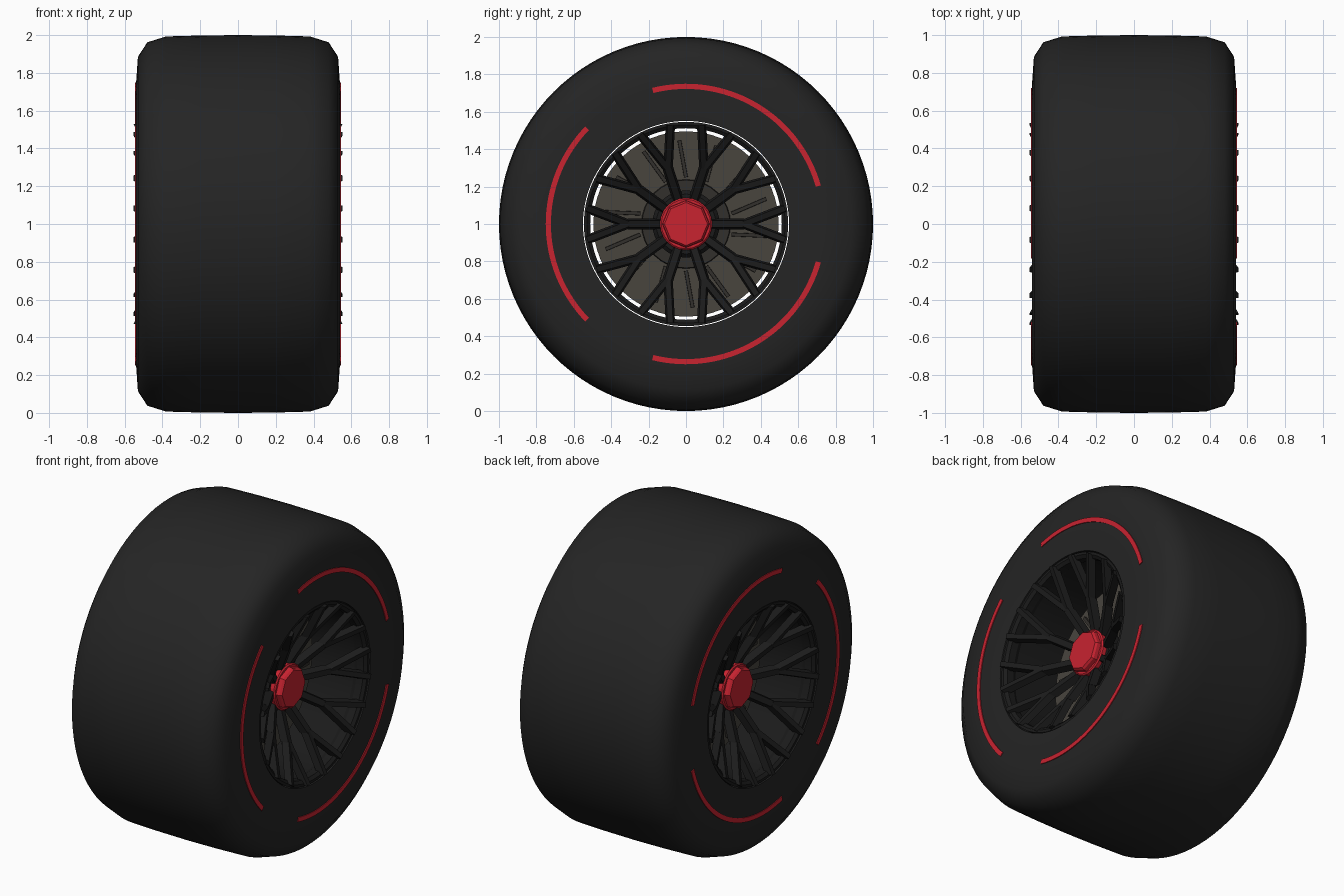
import bpy, bmesh
from math import cos, sin, radians, pi
from mathutils import Vector

cube = bpy.data.objects.get("Cube")
if cube:
    bpy.data.objects.remove(cube)


def material(name, color):
    m = bpy.data.materials.new(name)
    m.use_nodes = True
    rgba = (*color, 1)
    m.diffuse_color = rgba
    m.node_tree.nodes["Principled BSDF"].inputs["Base Color"].default_value = rgba
    return m


RUBBER = material("rubber_black", (0.018, 0.018, 0.018))
METAL = material("rim_black", (0.011, 0.011, 0.011))
RED = material("red", (0.58, 0.017, 0.03))
DISC = material("warm_grey", (0.065, 0.058, 0.048))
FIN = material("dark_grey", (0.032, 0.029, 0.025))


def polar(x, r, a):
    """Point at axial position x, radius r and angle a about the axle."""
    return Vector((x, r * cos(a), 1 + r * sin(a)))


def finish(name, bm, mat, mirror=False, smooth=None):
    bmesh.ops.recalc_face_normals(bm, faces=bm.faces)
    mesh = bpy.data.meshes.new(name)
    bm.to_mesh(mesh)
    bm.free()
    mesh.materials.append(mat)
    ob = bpy.data.objects.new(name, mesh)
    bpy.context.collection.objects.link(ob)
    if mirror:
        ob.modifiers.new("both_sides", "MIRROR").use_axis[0] = True
    if smooth:
        bpy.ops.object.select_all(action="DESELECT")
        bpy.context.view_layer.objects.active = ob
        ob.select_set(True)
        bpy.ops.object.shade_smooth_by_angle(angle=radians(smooth))
    return ob


def sweep(bm, profile, segs, start=0.0, span=2 * pi):
    """Sweep a closed (x, r) profile around the axle, fully or in part."""
    full = span > 2 * pi - 0.001
    rings = [[bm.verts.new(polar(x, r, start + span * i / segs)) for x, r in profile]
             for i in range(segs if full else segs + 1)]
    n = len(profile)
    for i in range(segs):
        a, b = rings[i], rings[(i + 1) % len(rings)]
        for j in range(n):
            k = (j + 1) % n
            bm.faces.new((a[j], a[k], b[k], b[j]))
    if not full:
        bm.faces.new(rings[0])
        bm.faces.new(rings[-1])


def lathe(name, profile, segs, mat, mirror=False, smooth=None):
    bm = bmesh.new()
    sweep(bm, profile, segs)
    return finish(name, bm, mat, mirror, smooth)


def plug(name, sections, segs, mat, mirror=True, smooth=None):
    """Solid round part made of (x, r) sections with flat ends."""
    bm = bmesh.new()
    rings = [[bm.verts.new(polar(x, r, 2 * pi * i / segs)) for i in range(segs)]
             for x, r in sections]
    for a, b in zip(rings, rings[1:]):
        for i in range(segs):
            k = (i + 1) % segs
            bm.faces.new((a[i], a[k], b[k], b[i]))
    bm.faces.new(rings[0])
    bm.faces.new(rings[-1])
    return finish(name, bm, mat, mirror, smooth)


def bar(bm, p, q, wide, narrow, depth):
    """Bar with a trapezoid section, its narrow face turned outward."""
    side = (q - p).cross(Vector((1, 0, 0))).normalized()
    back = Vector((-depth, 0, 0))
    ends = [[bm.verts.new(v) for v in (e + side * narrow / 2, e - side * narrow / 2,
                                       e + back - side * wide / 2, e + back + side * wide / 2)]
            for e in (p, q)]
    for i in range(4):
        k = (i + 1) % 4
        bm.faces.new((ends[0][i], ends[0][k], ends[1][k], ends[1][i]))
    bm.faces.new(ends[0])
    bm.faces.new(ends[1])


# Tyre: tread, rounded shoulders and flat sidewalls around an open bore
half = [(0.2, 0.998), (0.38, 0.993), (0.48, 0.962), (0.53, 0.885), (0.54, 0.74), (0.535, 0.551)]
tyre = [(0, 1.0)] + half + [(-x, r) for x, r in reversed(half)]
lathe("tyre", tyre, 96, RUBBER, smooth=40)

# Rim: thin barrel with a thicker lip at each end
rim_half = [(0.53, 0.546), (0.53, 0.53), (0.515, 0.512), (0.47, 0.512), (0.44, 0.53)]
rim = rim_half + [(-x, r) for x, r in reversed(rim_half)]
lathe("rim_barrel", rim, 96, METAL, smooth=30)

# Red sidewall stripes: three arcs on each side
bm = bmesh.new()
for centre in (60, 180, 300):
    sweep(bm, [(0.536, 0.722), (0.5445, 0.722), (0.5445, 0.75), (0.536, 0.75)],
          32, radians(centre - 44), radians(88))
finish("sidewall_stripes", bm, RED, mirror=True)

# Spokes: ten per side, each forking into two arms that meet the lip
bm = bmesh.new()
for i in range(10):
    a = i * pi / 5
    fork = polar(0.43, 0.31, a)
    bar(bm, polar(0.335, 0.12, a), fork, 0.058, 0.036, 0.05)
    for s in (-1, 1):
        bar(bm, fork - Vector((0.001, 0, 0)), polar(0.553, 0.535, a + s * pi / 20),
            0.05, 0.03, 0.045)
finish("spokes", bm, METAL, mirror=True)

# Hub: axle, spoke collar and red wheel nut
plug("axle", [(-0.3, 0.13), (0.3, 0.13)], 32, METAL, mirror=False, smooth=30)
plug("hub_collar", [(0.26, 0.18), (0.3, 0.18), (0.32, 0.16)], 32, METAL, smooth=20)
plug("nut_flange", [(0.31, 0.14), (0.345, 0.14), (0.352, 0.132)], 24, RED)
plug("wheel_nut", [(0.34, 0.128), (0.375, 0.125), (0.387, 0.115)], 8, RED)

# Brake discs with raised bosses and fins
plug("brake_disc", [(0.13, 0.495), (0.17, 0.495)], 64, DISC, smooth=30)
plug("disc_boss", [(0.16, 0.24), (0.2, 0.235)], 32, FIN, smooth=30)
bm = bmesh.new()
for i in range(14):
    a = i * pi / 7 - pi / 2
    bar(bm, polar(0.185, 0.25, a), polar(0.185, 0.45, a + 0.08), 0.022, 0.018, 0.025)
finish("disc_fins", bm, FIN, mirror=True)
